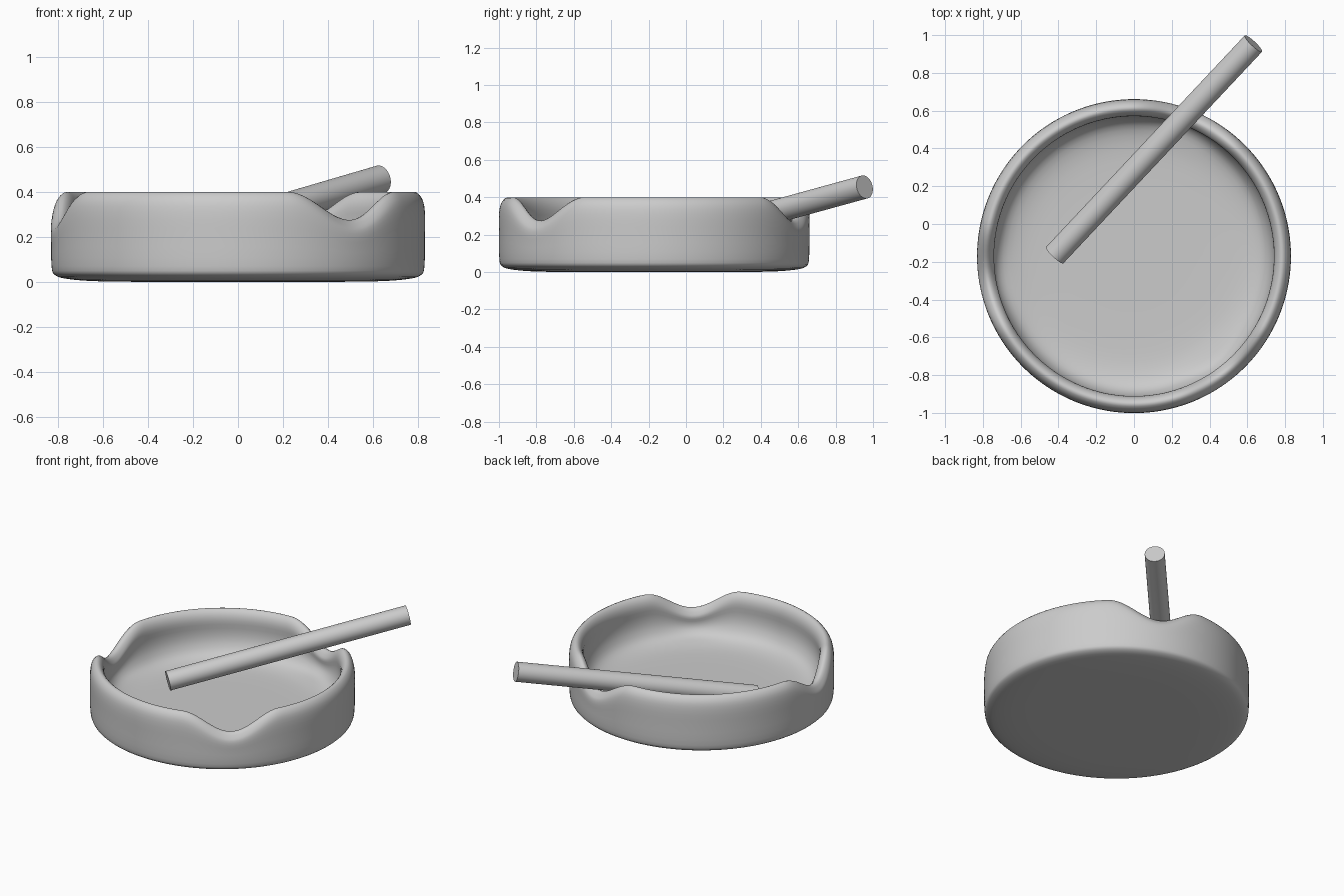
import bpy, bmesh, math
from mathutils import Vector

if "Cube" in bpy.data.objects:
    bpy.data.objects.remove(bpy.data.objects["Cube"])

CENTRE = Vector((0, -0.17, 0))
NOTCHES = [math.radians(a) for a in (69, 189, 309)]
HALF_WIDTH, DEPTH, SEGS = math.radians(23), 0.125, 180

# Bowl profile (radius, height): underside, outer wall, rounded rim, inner wall, floor
PROFILE = [(0.3, 0), (0.6, 0.002), (0.75, 0.012), (0.812, 0.03), (0.828, 0.07),
           (0.83, 0.2), (0.83, 0.31), (0.817, 0.37), (0.785, 0.4), (0.755, 0.378),
           (0.741, 0.33), (0.745, 0.25), (0.732, 0.18), (0.69, 0.12),
           (0.6, 0.09), (0.45, 0.081), (0.2, 0.08)]


def smooth_profile(pts, steps=3):
    """Catmull-Rom curve through the profile points."""
    p = [Vector(q) for q in pts]
    p = [p[0]] + p + [p[-1]]
    out = []
    for a, b, c, d in zip(p, p[1:], p[2:], p[3:]):
        for i in range(steps):
            t = i / steps
            out.append(0.5 * (2 * b + (c - a) * t + (2 * a - 5 * b + 4 * c - d) * t ** 2
                              + (3 * b - a - 3 * c + d) * t ** 3))
    return out + [p[-1]]


def rim_drop(angle):
    """How far the rim dips at this angle."""
    drop = 0
    for n in NOTCHES:
        d = abs((angle - n + math.pi) % math.tau - math.pi)
        if d < HALF_WIDTH:
            drop += DEPTH * 0.5 * (1 + math.cos(math.pi * d / HALF_WIDTH))
    return drop


def finish(bm, name, angle):
    bmesh.ops.recalc_face_normals(bm, faces=bm.faces)
    mesh = bpy.data.meshes.new(name)
    bm.to_mesh(mesh)
    bm.free()
    obj = bpy.data.objects.new(name, mesh)
    bpy.context.collection.objects.link(obj)
    bpy.ops.object.select_all(action='DESELECT')
    obj.select_set(True)
    bpy.context.view_layer.objects.active = obj
    bpy.ops.object.shade_smooth_by_angle(angle=math.radians(angle))
    return obj


# Ashtray bowl: revolved profile whose upper wall dips at the three rests
bm = bmesh.new()
rings = []
for r, z in smooth_profile(PROFILE):
    w = min(1, max(0, (z - 0.1) / 0.27))
    ring = []
    for i in range(SEGS):
        a = math.tau * i / SEGS
        ring.append(bm.verts.new((r * math.cos(a), r * math.sin(a), z - w * rim_drop(a))))
    rings.append(ring)
for lo, hi in zip(rings, rings[1:]):
    for i in range(SEGS):
        j = (i + 1) % SEGS
        bm.faces.new((lo[i], lo[j], hi[j], hi[i]))
bm.faces.new(rings[0])
bm.faces.new(rings[-1])
bowl = finish(bm, "ashtray_bowl", 60)
bowl.location = CENTRE

# Cigarette: cylinder leaning from the floor over one rest
start, end = Vector((-0.42, -0.165, 0.147)), Vector((0.632, 0.955, 0.455))
axis = end - start
bm = bmesh.new()
bmesh.ops.create_cone(bm, cap_ends=True, segments=48, radius1=0.063, radius2=0.063,
                      depth=axis.length)
cigarette = finish(bm, "cigarette", 40)
cigarette.location = (start + end) / 2
cigarette.rotation_euler = axis.to_track_quat('Z', 'Y').to_euler()
